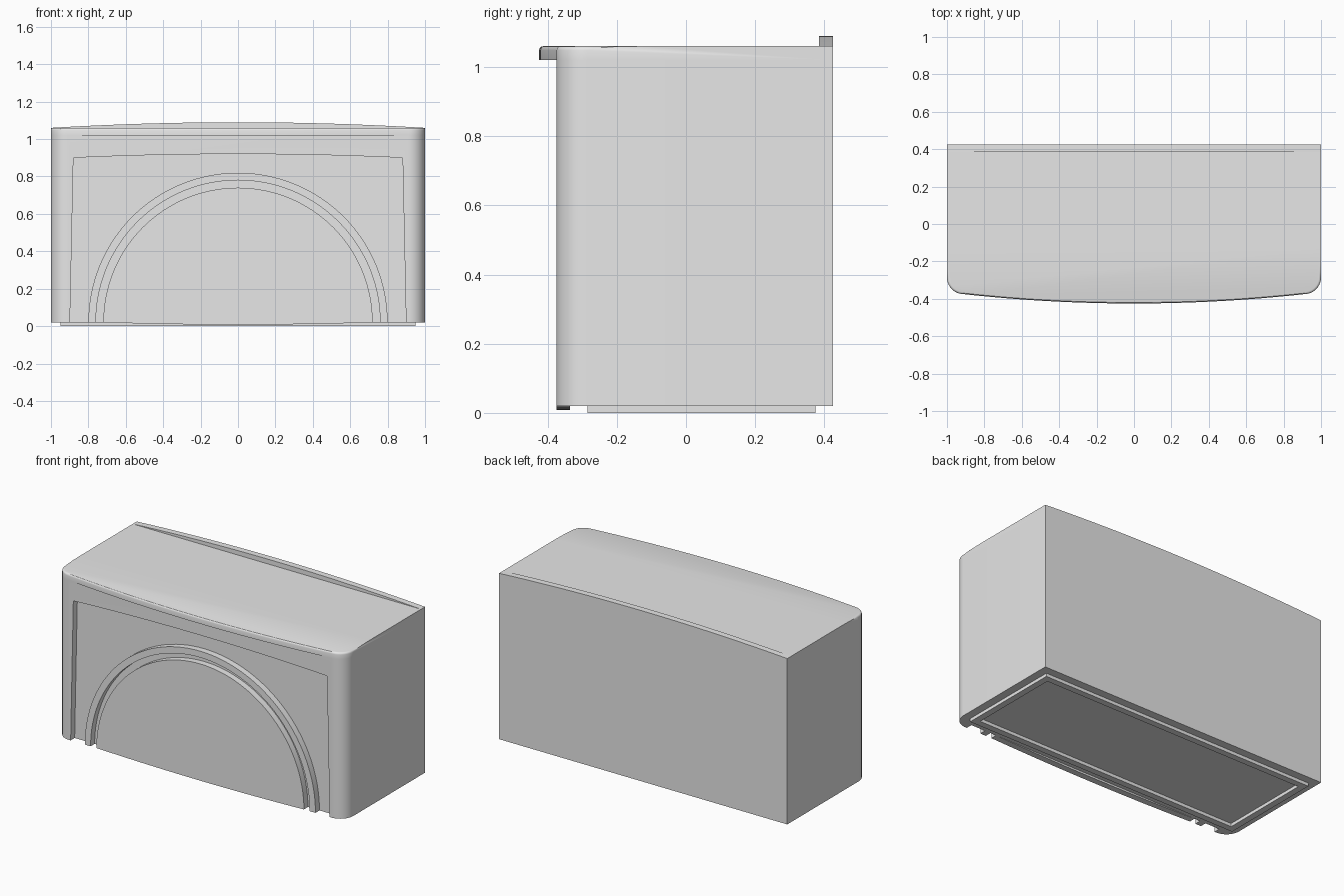
import bpy, bmesh, math
from mathutils import Vector

if "Cube" in bpy.data.objects:
    bpy.data.objects.remove(bpy.data.objects["Cube"])

grey = bpy.data.materials.new("light grey")
grey.use_nodes = True
grey.diffuse_color = (0.8, 0.8, 0.8, 1)
grey.node_tree.nodes["Principled BSDF"].inputs["Base Color"].default_value = (0.8, 0.8, 0.8, 1)

BACK, FRONT, FLOOR = 0.425, -0.375, -0.335
BOTTOM, SHELF, TOP = 0.02, 1.02, 1.06
CORNER = 0.09


def extrude(name, outline, start, end, axis):
    """Solid from a 2D outline: axis 'z' takes (x, y) points, axis 'y' takes (x, z)."""
    bm = bmesh.new()
    place = (lambda p: (p[0], p[1], start)) if axis == "z" else (lambda p: (p[0], start, p[1]))
    face = bm.faces.new([bm.verts.new(place(p)) for p in outline])
    moved = bmesh.ops.extrude_face_region(bm, geom=[face])["geom"]
    offset = Vector((0, 0, end - start) if axis == "z" else (0, end - start, 0))
    bmesh.ops.translate(bm, vec=offset, verts=[g for g in moved if isinstance(g, bmesh.types.BMVert)])
    bmesh.ops.recalc_face_normals(bm, faces=bm.faces)
    mesh = bpy.data.meshes.new(name)
    bm.to_mesh(mesh)
    bm.free()
    mesh.materials.append(grey)
    obj = bpy.data.objects.new(name, mesh)
    bpy.context.collection.objects.link(obj)
    return obj


def select(obj):
    bpy.ops.object.select_all(action="DESELECT")
    obj.select_set(True)
    bpy.context.view_layer.objects.active = obj


def smooth(obj):
    select(obj)
    bpy.ops.object.shade_smooth_by_angle(angle=math.radians(30))


def cut(obj, cutter):
    mod = obj.modifiers.new("cut", "BOOLEAN")
    mod.operation, mod.solver, mod.object = "DIFFERENCE", "EXACT", cutter
    select(obj)
    bpy.ops.object.modifier_apply(modifier=mod.name)
    bpy.data.objects.remove(cutter)


def bow(half, base, rise, steps=32):
    """Shallow arc from -half to +half, lifted by rise in the middle."""
    ts = [2 * i / steps - 1 for i in range(steps + 1)]
    return [(half * t, base + rise * (1 - t * t)) for t in ts]


def half_circle(radius, steps=64):
    """Arch from -x over the top to +x, with straight legs below the body."""
    arc = [(-radius * math.cos(math.pi * i / steps), BOTTOM + radius * math.sin(math.pi * i / steps))
           for i in range(steps + 1)]
    return [(-radius, -0.05)] + arc + [(radius, -0.05)]


def plan(bulge):
    """Plan outline with square back, rounded front corners and a bowed front."""
    turn = [math.pi / 2 * i / 10 for i in range(11)]
    left = [(-1 + CORNER * (1 - math.cos(a)), FRONT + CORNER * (1 - math.sin(a))) for a in turn]
    right = [(-x, y) for x, y in reversed(left)]
    front = bow(1 - CORNER, FRONT, -bulge)[1:-1] if bulge else []
    return [(-1, BACK)] + left + front + right + [(1, BACK)]


# Body with a recessed front panel and an arched groove
body = extrude("body", plan(0), BOTTOM, SHELF, "z")
panel = [(-0.9, -0.05)] + bow(0.88, 0.9, 0.02) + [(0.9, -0.05)] + half_circle(0.8)[::-1]
cut(body, extrude("panel_cutter", panel, -0.6, FLOOR, "y"))
groove = half_circle(0.76) + half_circle(0.72)[::-1]
cut(body, extrude("groove_cutter", groove, -0.6, FLOOR, "y"))
smooth(body)

# Sagging lower lip of the arched panel
lip = extrude("arch_panel_lip", bow(0.72, BOTTOM, -0.012), FRONT, FLOOR, "y")
smooth(lip)

# Top shelf with a bowed, softened front edge
shelf = extrude("top_shelf", plan(0.05), SHELF, TOP, "z")
bm = bmesh.new()
bm.from_mesh(shelf.data)
rim = [e for e in bm.edges
       if all(v.co.z > TOP - 0.001 and v.co.y < FRONT + CORNER + 0.001 for v in e.verts)]
bmesh.ops.bevel(bm, geom=rim, offset=0.012, segments=3, profile=0.5, affect="EDGES")
bm.to_mesh(shelf.data)
bm.free()
smooth(shelf)

# Curved upstand along the back
upstand = extrude("back_upstand", bow(1, TOP, 0.03), BACK - 0.04, BACK, "y")
smooth(upstand)


# Base rim under the body
def rectangle(inset):
    x, y0, y1 = 0.95 - inset, -0.285 + inset, 0.375 - inset
    return [(-x, y0), (x, y0), (x, y1), (-x, y1)]


base = extrude("base_rim", rectangle(0), 0, BOTTOM, "z")
cut(base, extrude("base_cutter", rectangle(0.04), -0.1, BOTTOM + 0.1, "z"))
